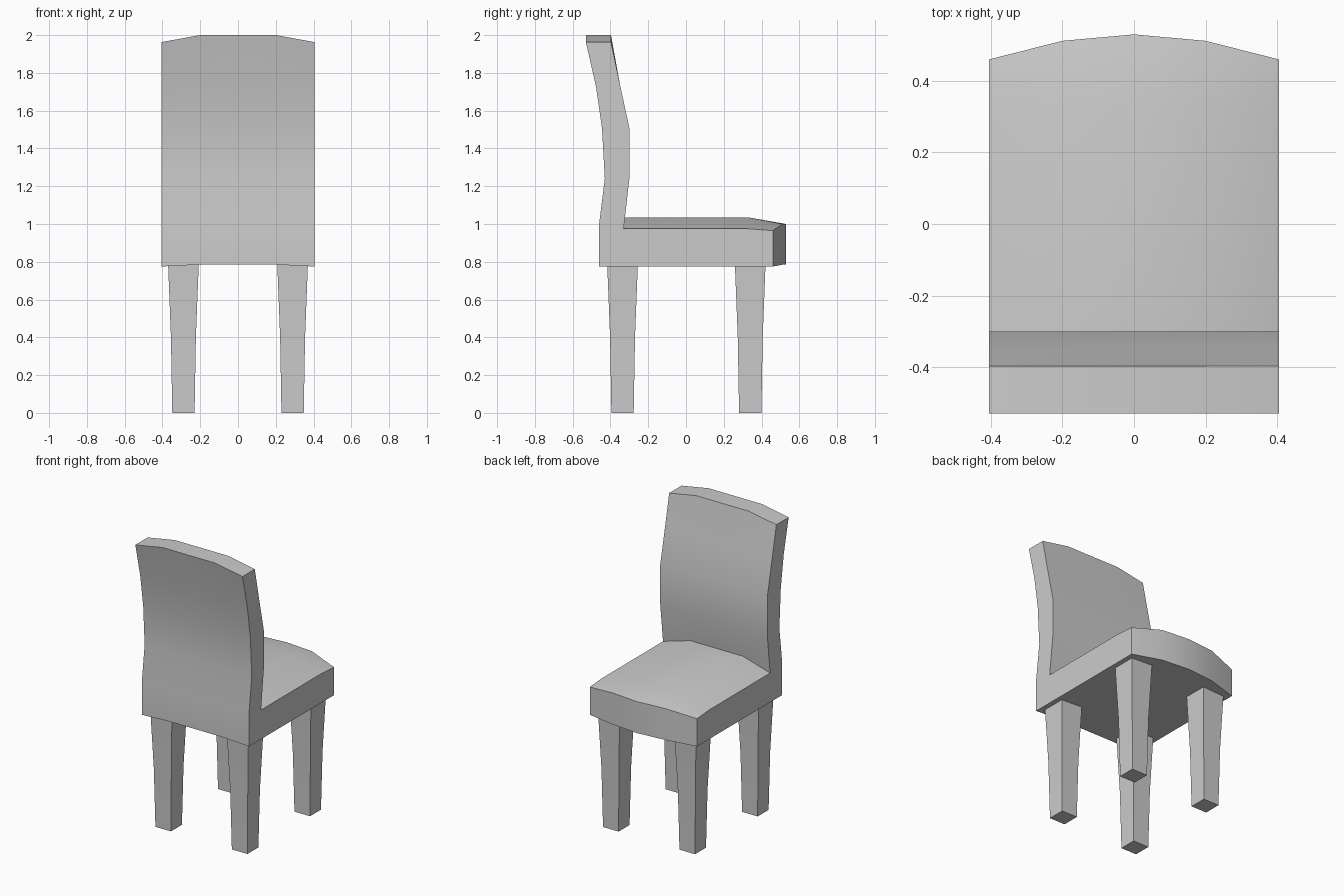
import bpy, bmesh, math

if "Cube" in bpy.data.objects:
    bpy.data.objects.remove(bpy.data.objects["Cube"])


def make_object(name, rings):
    """Bridge a list of equal-length point loops and cap both ends."""
    bm = bmesh.new()
    loops = [[bm.verts.new(p) for p in ring] for ring in rings]
    n = len(loops[0])
    for a, b in zip(loops, loops[1:]):
        for i in range(n):
            j = (i + 1) % n
            bm.faces.new((a[i], a[j], b[j], b[i]))
    bm.faces.new(loops[0])
    bm.faces.new(loops[-1])
    bmesh.ops.recalc_face_normals(bm, faces=bm.faces)
    mesh = bpy.data.meshes.new(name)
    bm.to_mesh(mesh)
    bm.free()
    obj = bpy.data.objects.new(name, mesh)
    bpy.context.collection.objects.link(obj)
    bpy.ops.object.select_all(action='DESELECT')
    obj.select_set(True)
    bpy.context.view_layer.objects.active = obj
    bpy.ops.object.shade_smooth_by_angle(angle=math.radians(30))
    return obj


# Seat and backrest: one L-shaped side profile swept across the width
def section(x, seat_front, base, seat, seat_edge, top):
    profile = [
        (-0.46, base), (-0.46, 1.0), (-0.43, 1.24), (-0.445, 1.51),
        (-0.477, 1.73), (-0.53, top),                       # rear of backrest
        (-0.397, top), (-0.35, 1.74), (-0.30, 1.51),
        (-0.30, 1.24), (-0.33, seat),                       # inner face
        (0.33, seat), (seat_front, seat_edge), (seat_front, base),
    ]
    return [(x, y, z) for y, z in profile]


outer = (0.46, 0.775, 0.975, 0.965, 1.963)
inner = (0.512, 0.785, 1.035, 1.0, 2.0)
middle = (0.53,) + inner[1:]
columns = [(-0.405, outer), (-0.2, inner), (0, middle), (0.2, inner), (0.405, outer)]
make_object("seat_and_backrest", [section(x, *dims) for x, dims in columns])

# Four tapered square legs
for depth_name, cy in (("rear", 0.34), ("front", -0.336)):
    for side_name, cx in (("left", -0.289), ("right", 0.289)):
        rings = [[(cx + sx * h, cy + sy * h, z)
                  for sx, sy in ((-1, -1), (1, -1), (1, 1), (-1, 1))]
                 for z, h in ((0, 0.059), (0.4, 0.066), (0.785, 0.081))]
        make_object(f"{depth_name}_{side_name}_leg", rings)
